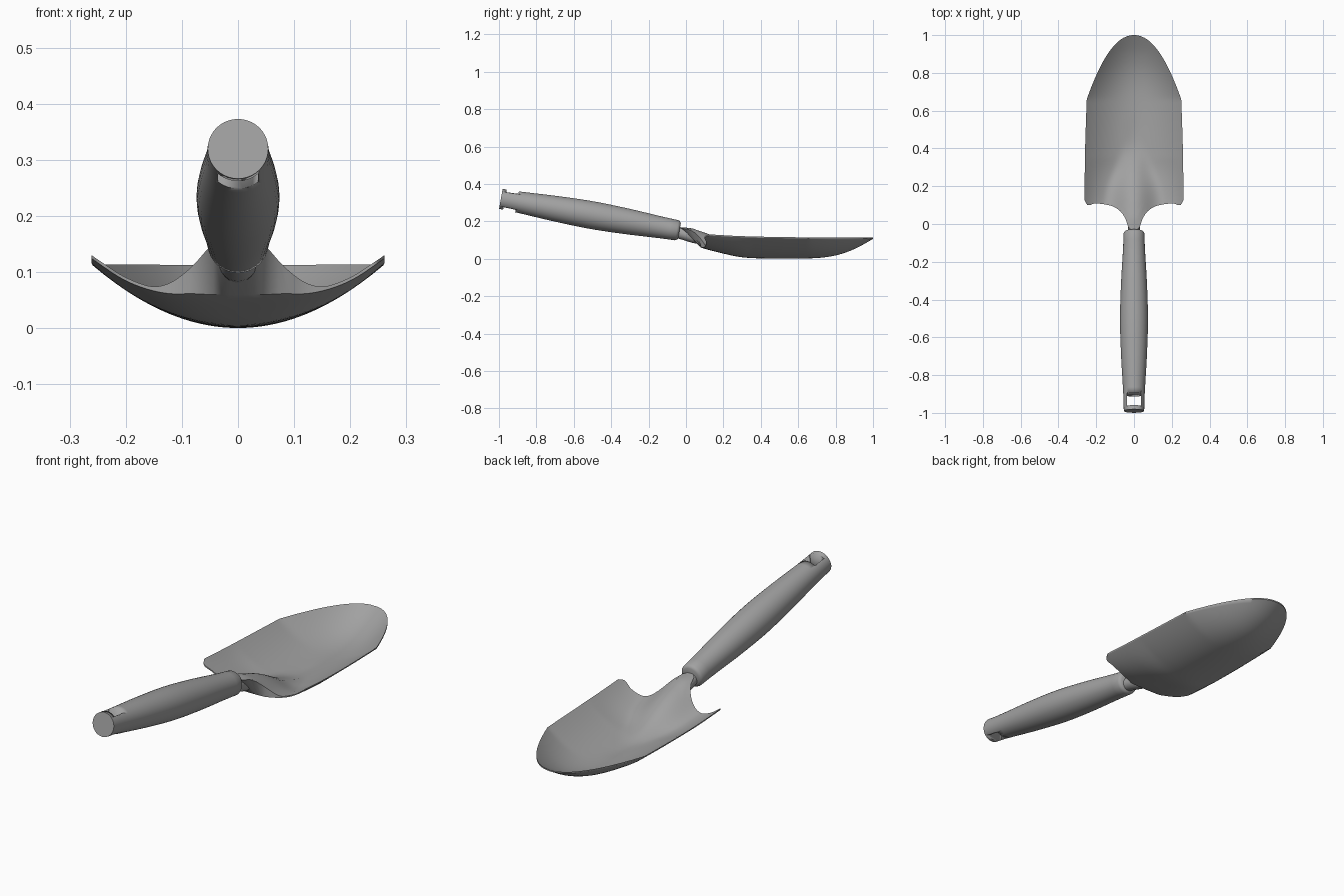
import bpy, bmesh, math
from mathutils import Vector, Matrix

if "Cube" in bpy.data.objects:
    bpy.data.objects.remove(bpy.data.objects["Cube"])

grey = bpy.data.materials.new("plain grey")
grey.use_nodes = True
colour = (0.36, 0.36, 0.36, 1)
grey.diffuse_color = colour
grey.node_tree.nodes["Principled BSDF"].inputs["Base Color"].default_value = colour


def curve(points, t):
    """Smooth interpolation through (position, value) points."""
    t = min(max(t, points[0][0]), points[-1][0])
    i = 0
    while i < len(points) - 2 and t > points[i + 1][0]:
        i += 1

    def slope(k):
        a, b = points[max(k - 1, 0)], points[min(k + 1, len(points) - 1)]
        return (b[1] - a[1]) / (b[0] - a[0])
    (x0, y0), (x1, y1) = points[i], points[i + 1]
    d = x1 - x0
    f = (t - x0) / d
    g = f * f * (3 - 2 * f)
    return (y0 + (y1 - y0) * g + d * slope(i) * f * (1 - f) ** 2
            - d * slope(i + 1) * f * f * (1 - f))


def finish(name, bm, angle=40):
    bmesh.ops.recalc_face_normals(bm, faces=bm.faces)
    mesh = bpy.data.meshes.new(name)
    bm.to_mesh(mesh)
    bm.free()
    mesh.materials.append(grey)
    ob = bpy.data.objects.new(name, mesh)
    bpy.context.collection.objects.link(ob)
    bpy.ops.object.select_all(action='DESELECT')
    ob.select_set(True)
    bpy.context.view_layer.objects.active = ob
    bpy.ops.object.shade_smooth_by_angle(angle=math.radians(angle))
    return ob


def lathe(name, profile, start, end, sides=40):
    """Turned solid: profile of (distance, radius) along start to end."""
    bm = bmesh.new()
    rings = [[bm.verts.new((r * math.cos(a), r * math.sin(a), d))
              for a in (2 * math.pi * k / sides for k in range(sides))]
             for d, r in profile]
    for lower, upper in zip(rings, rings[1:]):
        for k in range(sides):
            n = (k + 1) % sides
            bm.faces.new((lower[k], lower[n], upper[n], upper[k]))
    bm.faces.new(rings[0])
    bm.faces.new(rings[-1])
    turn = (Vector(end) - Vector(start)).to_track_quat('Z', 'Y').to_matrix().to_4x4()
    bm.transform(Matrix.Translation(start) @ turn)
    return finish(name, bm)


# Handle: swelling grip with a hanging slot near its end
tail, front = Vector((0, -0.99, 0.32)), Vector((0, -0.035, 0.15))
length = (front - tail).length
swell = [(0, 0.054), (0.1, 0.057), (0.3, 0.068), (0.5, 0.074), (0.7, 0.069),
         (0.9, 0.058), (1, 0.054)]
steps = [k / 24 * 0.985 for k in range(25)]
profile = [(length * t, curve(swell, t)) for t in steps]
profile += [(length * 0.994, 0.05), (length, 0.042)]
handle = lathe("handle", profile, tail, front)

bm = bmesh.new()
bmesh.ops.create_cube(bm, size=1)
axis = (front - tail).normalized()
tilt = math.atan2(axis.z, axis.y)
bm.transform(Matrix.Translation(tail + axis * 0.055) @ Matrix.Rotation(tilt, 4, 'X')
             @ Matrix.Diagonal((0.072, 0.066, 0.3, 1)))
cutter = finish("slot_cutter", bm)
cutter.hide_render = True
cut = handle.modifiers.new("slot", 'BOOLEAN')
cut.object = cutter
cut.solver = 'EXACT'
bpy.context.view_layer.objects.active = handle
bpy.ops.object.modifier_apply(modifier="slot")
bpy.data.objects.remove(cutter)

# Neck: short rod joining handle and blade
lathe("neck", [(0, 0.03), (0.06, 0.031), (0.12, 0.034), (0.15, 0.03)],
      (0, -0.07, 0.147), (0, 0.08, 0.108), 24)

# Blade: dished sheet with a hollow-backed hump flowing into the neck
back_edge = [(0, -0.03), (0.1, -0.025), (0.16, 0.02), (0.25, 0.06), (0.4, 0.09),
             (0.6, 0.104), (0.8, 0.108), (0.94, 0.1), (1, 0.125)]
keel = [(-0.03, 0.105), (0.03, 0.085), (0.08, 0.06), (0.2, 0.028), (0.3, 0.008),
        (0.42, 0.002), (0.68, 0.003), (0.8, 0.018), (0.9, 0.052), (1, 0.106)]
hump = [(-0.03, 0.058), (0.08, 0.08), (0.18, 0.068), (0.3, 0.03), (0.42, 0.0), (0.6, 0)]
hump_width = [(-0.03, 0.17), (0.1, 0.165), (0.2, 0.15), (0.3, 0.11), (0.45, 0.06)]
rim = [(0.1, 0.126), (0.3, 0.115), (0.6, 0.109), (1, 0.107)]
SHOULDER, POWER = 0.66, 2.1


def half_width(y):
    if y < SHOULDER:
        return 0.25 + 0.011 * math.sin(math.pi / 2 * min(1, (SHOULDER - y) / 0.45))
    return 0.25 * max(0, 1 - (y - SHOULDER) / (1 - SHOULDER)) ** (1 / POWER)


def blade_point(s, v, top):
    y0 = curve(back_edge, abs(s))
    if not top:
        y0 = max(y0, 0.08)
    y1 = SHOULDER + (1 - SHOULDER) * (1 - abs(s) ** POWER)
    y = y0 + (y1 - y0) * v
    x = s * half_width(min(y, SHOULDER))
    u = min(1, abs(x) / max(half_width(y), 0.001))
    low = curve(keel, y)
    power = 2 + min(1, max(0, (0.35 - y) / 0.25))
    z = low + (curve(rim, y) - low) * u ** power
    if top:
        reach = min(1, abs(x) / curve(hump_width, y))
        z += 0.006 + curve(hump, y) * math.cos(math.pi / 2 * reach) ** 2
    return x, y, z


bm = bmesh.new()
COLS, ROWS = 56, 44
sheets = []
for top in (True, False):
    grid = [[bm.verts.new(blade_point(math.sin(math.pi / 2 * (2 * i / COLS - 1)),
                                      j / ROWS, top))
             for j in range(ROWS + 1)] for i in range(COLS + 1)]
    for i in range(COLS):
        for j in range(ROWS):
            bm.faces.new((grid[i][j], grid[i + 1][j], grid[i + 1][j + 1], grid[i][j + 1]))
    sheets.append(grid)
loops = [[g[i][0] for i in range(COLS)] + [g[COLS][j] for j in range(ROWS)]
         + [g[i][ROWS] for i in range(COLS, 0, -1)] + [g[0][j] for j in range(ROWS, 0, -1)]
         for g in sheets]
upper, lower = loops
for k in range(len(upper)):
    bm.faces.new((upper[k - 1], upper[k], lower[k], lower[k - 1]))
finish("blade", bm, 50)
